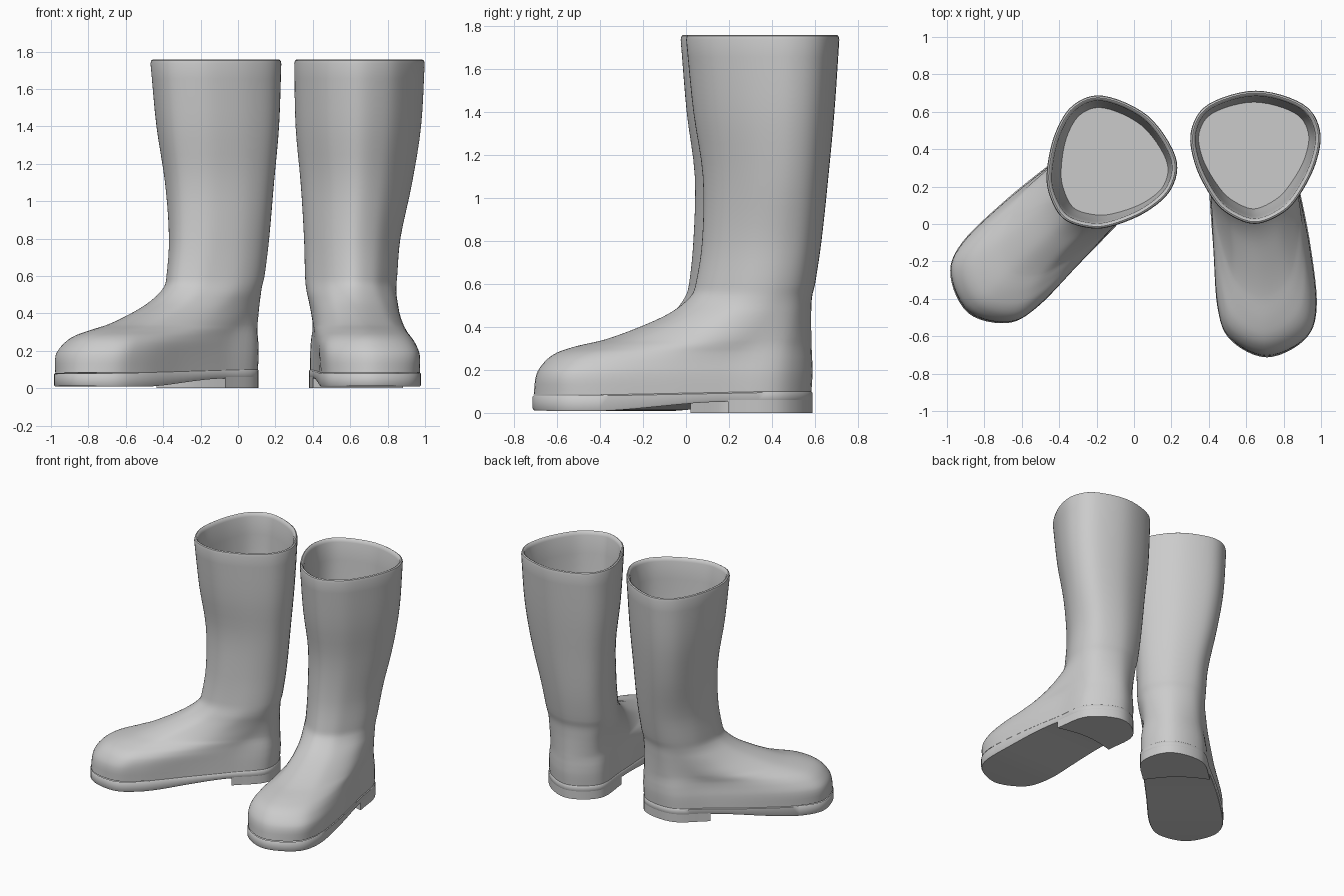
import bpy, bmesh, math
from mathutils import Vector, Matrix

if "Cube" in bpy.data.objects:
    bpy.data.objects.remove(bpy.data.objects["Cube"])

# Horizontal sections: z, back y, front y, centre x at back, centre x at front,
# then half-widths at the fractions U of the way from back to front
U = (.1, .3, .55, .8, .93)
FOOT = [
    (.085, .582, -.708, .595, .71, .210, .236, .256, .260, .193),
    (.18, .588, -.695, .595, .71, .210, .233, .256, .262, .200),
    (.24, .587, -.655, .595, .70, .205, .228, .250, .248, .185),
    (.28, .585, -.600, .595, .695, .198, .226, .242, .224, .160),
    (.31, .584, -.510, .595, .69, .190, .226, .235, .195, .130),
    (.34, .583, -.380, .595, .68, .182, .226, .228, .178, .118),
    (.40, .582, -.214, .595, .66, .174, .228, .222, .163, .103),
    (.465, .582, -.074, .595, .64, .168, .230, .225, .160, .097),
    (.54, .586, .020, .595, .62, .165, .235, .229, .158, .093),
]
SHAFT = [
    (.60, .600, .045, .595, .62, .170, .240, .233, .160, .093),
    (.80, .630, .075, .605, .62, .185, .253, .242, .168, .097),
    (1.10, .662, .078, .632, .635, .215, .295, .275, .188, .107),
    (1.40, .690, .034, .645, .64, .243, .332, .308, .216, .124),
    (1.74, .713, .000, .652, .645, .252, .345, .323, .232, .138),
]
KEYS = FOOT + SHAFT
SUB = 6


def params(z):
    """Smoothly interpolated section values at height z."""
    n = len(KEYS)
    i = max(k for k in range(n - 1) if KEYS[k][0] <= z or k == 0)
    a, b = KEYS[i], KEYS[i + 1]
    h = b[0] - a[0]
    t = min(1, max(0, (z - a[0]) / h))

    def slope(k, c):
        lo, hi = KEYS[max(k - 1, 0)], KEYS[min(k + 1, n - 1)]
        return (hi[c] - lo[c]) / (hi[0] - lo[0])

    return [(2*t**3 - 3*t*t + 1) * a[c] + (t**3 - 2*t*t + t) * h * slope(i, c)
            + (3*t*t - 2*t**3) * b[c] + (t**3 - t*t) * h * slope(i + 1, c)
            for c in range(1, 10)]


def ring(z, inset=0.0):
    """Closed outline at height z; point 0 is the back, the middle point the front."""
    yb, yf, cb, cf, *w = params(z)
    bend = .2 * max(0, 1 - (z / .5) ** 2)       # the foot curves slightly sideways
    side = list(zip(U, w))
    ctrl = [(0, 0)] + side + [(1, 0)] + [(u, -v) for u, v in reversed(side)]
    ctrl = [Vector((cb + (cf - cb) * u + bend * u * u * (1 - u) + v, yb + (yf - yb) * u))
            for u, v in ctrl]
    n, pts = len(ctrl), []
    for i in range(n):
        p0, p1, p2, p3 = (ctrl[(i + k) % n] for k in (-1, 0, 1, 2))
        for s in range(SUB):
            t = s / SUB
            pts.append(.5 * (2*p1 + (p2 - p0)*t + (2*p0 - 5*p1 + 4*p2 - p3)*t*t
                             + (3*p1 - p0 - 3*p2 + p3)*t**3))
    out = []
    for i, p in enumerate(pts):
        d = pts[(i + 1) % len(pts)] - pts[i - 1]
        nrm = Vector((d.y, -d.x)).normalized()     # points inward
        out.append(Vector((*(p + nrm * inset), z)))
    return out


def loft(bm, rings, cap_end=False):
    vs = [[bm.verts.new(p) for p in r] for r in rings]
    n = len(vs[0])
    for a, b in zip(vs, vs[1:]):
        for i in range(n):
            bm.faces.new((a[i], a[(i + 1) % n], b[(i + 1) % n], b[i]))
    if cap_end:   # cross strips between the two sides
        e = vs[-1]
        for i in range(n // 2):
            q = [e[i], e[i + 1], e[(n - i - 1) % n], e[(n - i) % n]]
            bm.faces.new(list(dict.fromkeys(q)))


def finish(name, bm, matrix):
    bmesh.ops.transform(bm, matrix=matrix, verts=bm.verts)
    bmesh.ops.recalc_face_normals(bm, faces=bm.faces)
    me = bpy.data.meshes.new(name)
    bm.to_mesh(me)
    bm.free()
    me.shade_smooth()
    me.set_sharp_from_angle(angle=math.radians(45))
    bpy.context.collection.objects.link(bpy.data.objects.new(name, me))


def upper():
    bm = bmesh.new()
    rings = []
    for a, b in zip(KEYS, KEYS[1:]):
        rings += [ring(a[0] + (b[0] - a[0]) * k / 4) for k in range(4)]
    rings.append(ring(1.735))
    # rounded rim, inner wall and inside floor
    for z, zi, inset in ((1.752, 1.74, .004), (1.757, 1.74, .012), (1.752, 1.74, .021)):
        rings.append([Vector((p.x, p.y, z)) for p in ring(zi, inset)])
    rings += [ring(z, .028) for z in (1.73, 1.6, 1.5, 1.4, 1.28)]
    loft(bm, rings, cap_end=True)
    return bm


def sole_top(y):
    return .08 + .02 * min(1, max(0, (y + .6) / 1.0))


def sole_bottom(y):
    t = min(1, max(0, (y + .45) / .65))
    return .008 + .044 * t * t * (3 - 2 * t) + .04 * max(0, -.6 - y)


def sole():
    bm = bmesh.new()
    base, edge = ring(.085), ring(.085, -.005)
    loft(bm, [
        [Vector((p.x, p.y, sole_top(p.y))) for p in base],
        [Vector((p.x, p.y, sole_top(p.y) - .005)) for p in edge],
        [Vector((p.x, p.y, sole_bottom(p.y) + .008)) for p in edge],
        [Vector((p.x, p.y, sole_bottom(p.y))) for p in base]], cap_end=True)
    return bm


def heel():
    bm = bmesh.new()
    pts = ring(.085, -.005)
    n = len(pts)
    k = max(i for i in range(n // 2) if pts[i].y > .19)
    line = [pts[i % n] for i in range(n - k, n + k + 1)]
    a, b = line[-1], line[0]
    # slightly hollow breast edge closing the horseshoe outline
    line += [a.lerp(b, t / 8) + Vector((0, .04 * math.sin(math.pi * t / 8), 0))
             for t in range(1, 8)]
    top = [bm.verts.new((p.x, p.y, .06)) for p in line]
    bot = [bm.verts.new((p.x, p.y, 0)) for p in line]
    m = len(line)
    for i in range(m):
        bm.faces.new((top[i], top[(i + 1) % m], bot[(i + 1) % m], bot[i]))
    bm.faces.new(bot)
    return bm


# The second boot is the first one mirrored, turned outward and moved
TURNED = (Matrix.Translation((-.145, .315, 0)) @ Matrix.Rotation(math.radians(-40), 4, 'Z')
          @ Matrix.Scale(-1, 4, (1, 0, 0)) @ Matrix.Translation((-.65, -.37, 0)))
for label, mat in (("left", Matrix.Identity(4)), ("right", TURNED)):
    finish(label + "_boot_upper", upper(), mat)
    finish(label + "_boot_sole", sole(), mat)
    finish(label + "_boot_heel", heel(), mat)
